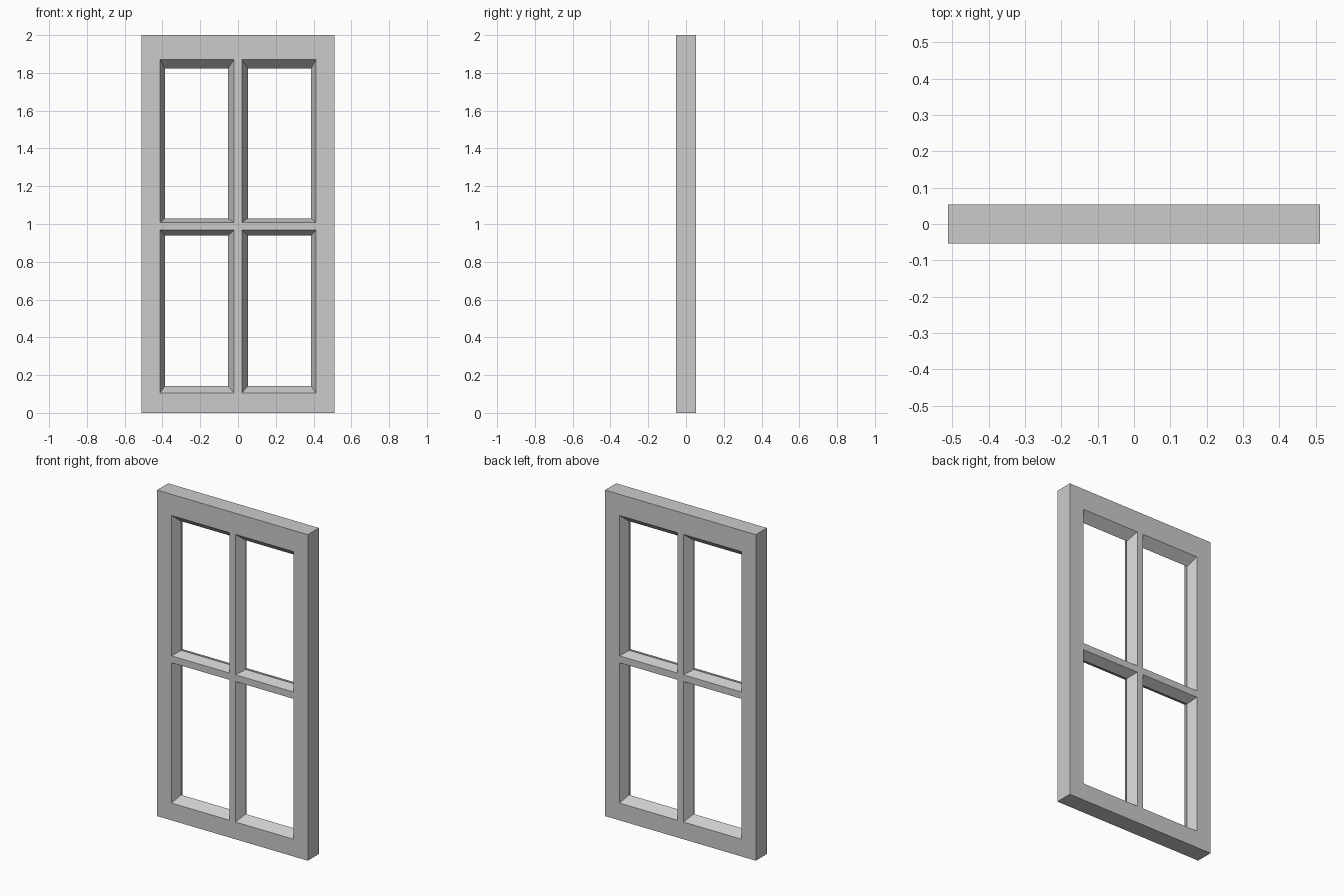
import bpy, bmesh

if "Cube" in bpy.data.objects:
    bpy.data.objects.remove(bpy.data.objects["Cube"])

W, H, D = 0.512, 2.0, 0.054   # half width, height, half depth

# pane openings: (x at face, x at ridge) pairs, (z at face, z at ridge) pairs
COLS = [((-0.413, -0.386), (-0.021, -0.053)), ((0.021, 0.053), (0.413, 0.386))]
ROWS = [((0.106, 0.143), (0.967, 0.938)), ((1.009, 1.030), (1.870, 1.822))]

bm = bmesh.new()


def quad(*pts):
    bm.faces.new([bm.verts.new(p) for p in pts])


# front and back faces: grid of cells with the four panes left open
xs = [-W, -0.413, -0.021, 0.021, 0.413, W]
zs = [0, 0.106, 0.967, 1.009, 1.870, H]
for y in (-D, D):
    for i in range(5):
        for j in range(5):
            if i in (1, 3) and j in (1, 3):
                continue
            quad((xs[i], y, zs[j]), (xs[i + 1], y, zs[j]),
                 (xs[i + 1], y, zs[j + 1]), (xs[i], y, zs[j + 1]))

# outer edges, split to match the grid
for a, b in zip(xs, xs[1:]):
    for z in (0, H):
        quad((a, -D, z), (b, -D, z), (b, D, z), (a, D, z))
for a, b in zip(zs, zs[1:]):
    for x in (-W, W):
        quad((x, -D, a), (x, -D, b), (x, D, b), (x, D, a))

# bevelled reveals running from each face to a ridge at mid depth
for (x0, x1) in COLS:
    for (z0, z1) in ROWS:
        rings = [[(x0[k], z0[k]), (x1[k], z0[k]), (x1[k], z1[k]), (x0[k], z1[k])]
                 for k in (0, 1)]
        for y in (-D, D):
            for n in range(4):
                m = (n + 1) % 4
                (a, b), (c, d) = rings[0][n], rings[0][m]
                (e, f), (g, h) = rings[1][m], rings[1][n]
                quad((a, y, b), (c, y, d), (e, 0, f), (g, 0, h))

# weld, merge flat regions and orient outward
bmesh.ops.remove_doubles(bm, verts=bm.verts, dist=1e-5)
bmesh.ops.recalc_face_normals(bm, faces=bm.faces)
mesh = bpy.data.meshes.new("window_frame")
bm.to_mesh(mesh)
bm.free()
frame = bpy.data.objects.new("window_frame", mesh)
bpy.context.collection.objects.link(frame)
